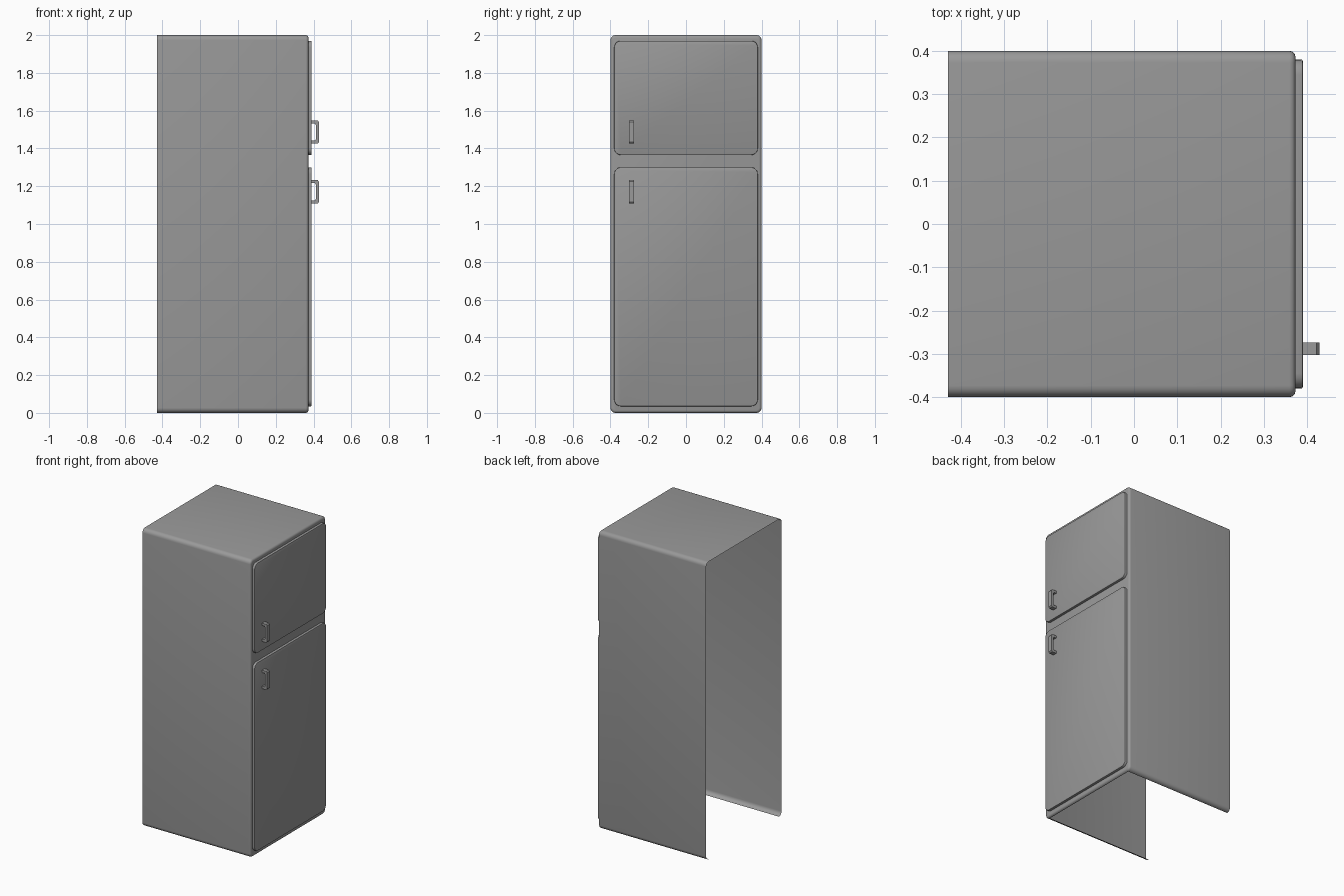
import bpy, bmesh
from mathutils import Vector

if "Cube" in bpy.data.objects:
    bpy.data.objects.remove(bpy.data.objects["Cube"])

GREY = (0.32, 0.32, 0.32, 1)
mat = bpy.data.materials.new("enamel grey")
mat.use_nodes = True
mat.diffuse_color = GREY
mat.node_tree.nodes["Principled BSDF"].inputs["Base Color"].default_value = GREY


def box(bm, low, high):
    """Add an axis-aligned box between two corners."""
    low, high = Vector(low), Vector(high)
    verts = bmesh.ops.create_cube(bm, size=1)["verts"]
    for v in verts:
        v.co = (low + high) / 2 + v.co * (high - low)


def bevel(bm, edges, width, segments):
    bmesh.ops.bevel(bm, geom=edges, offset=width, segments=segments,
                    profile=0.5, affect="EDGES", clamp_overlap=True)


def along_x(edge):
    return abs((edge.verts[0].co - edge.verts[1].co).normalized().x) > 0.99


def finish(bm, name):
    """Turn the mesh into a smooth-shaded object with sharp edges kept."""
    mesh = bpy.data.meshes.new(name)
    bm.to_mesh(mesh)
    bm.free()
    mesh.materials.append(mat)
    obj = bpy.data.objects.new(name, mesh)
    bpy.context.collection.objects.link(obj)
    bpy.ops.object.select_all(action="DESELECT")
    obj.select_set(True)
    bpy.context.view_layer.objects.active = obj
    bpy.ops.object.shade_smooth_by_angle(angle=0.6)


# Cabinet shell: rounded long edges and front rim, open back and floor
BACK, FRONT = -0.43, 0.373
bm = bmesh.new()
box(bm, (BACK, -0.4, 0), (FRONT, 0.4, 2))
bevel(bm, [e for e in bm.edges if along_x(e)], 0.027, 5)
front_rim = [e for e in bm.edges if all(v.co.x > FRONT - 0.001 for v in e.verts)]
bevel(bm, front_rim, 0.014, 3)
bm.normal_update()
open_faces = [f for f in bm.faces if f.normal.x < -0.99 or f.normal.z < -0.99]
bmesh.ops.delete(bm, geom=open_faces, context="FACES")
finish(bm, "cabinet")


def door(name, bottom, top):
    """Thin raised panel with rounded corners and a softened front edge."""
    bm = bmesh.new()
    box(bm, (FRONT - 0.006, -0.38, bottom), (0.39, 0.38, top))
    bevel(bm, [e for e in bm.edges if along_x(e)], 0.035, 5)
    rim = [e for e in bm.edges if all(v.co.x > 0.389 for v in e.verts)]
    bevel(bm, rim, 0.004, 2)
    finish(bm, name)


def handle(name, bottom, top):
    """Bracket handle: a C-shaped side profile pulled sideways."""
    root, tip, wall = 0.388, 0.428, 0.016
    inner = tip - wall
    profile = [(root, bottom), (tip - 0.006, bottom), (tip, bottom + 0.008),
               (tip, top - 0.008), (tip - 0.006, top), (root, top),
               (root, top - wall), (inner - 0.004, top - wall),
               (inner, top - wall - 0.008), (inner, bottom + wall + 0.008),
               (inner - 0.004, bottom + wall), (root, bottom + wall)]
    bm = bmesh.new()
    face = bm.faces.new([bm.verts.new((x, -0.302, z)) for x, z in profile])
    pulled = bmesh.ops.extrude_face_region(bm, geom=[face])["geom"]
    bmesh.ops.translate(bm, vec=(0, 0.028, 0),
                        verts=[g for g in pulled if isinstance(g, bmesh.types.BMVert)])
    bmesh.ops.recalc_face_normals(bm, faces=bm.faces)
    finish(bm, name)


door("freezer_door", 1.365, 1.97)
door("fridge_door", 0.035, 1.3)
handle("freezer_handle", 1.425, 1.548)
handle("fridge_handle", 1.108, 1.232)
